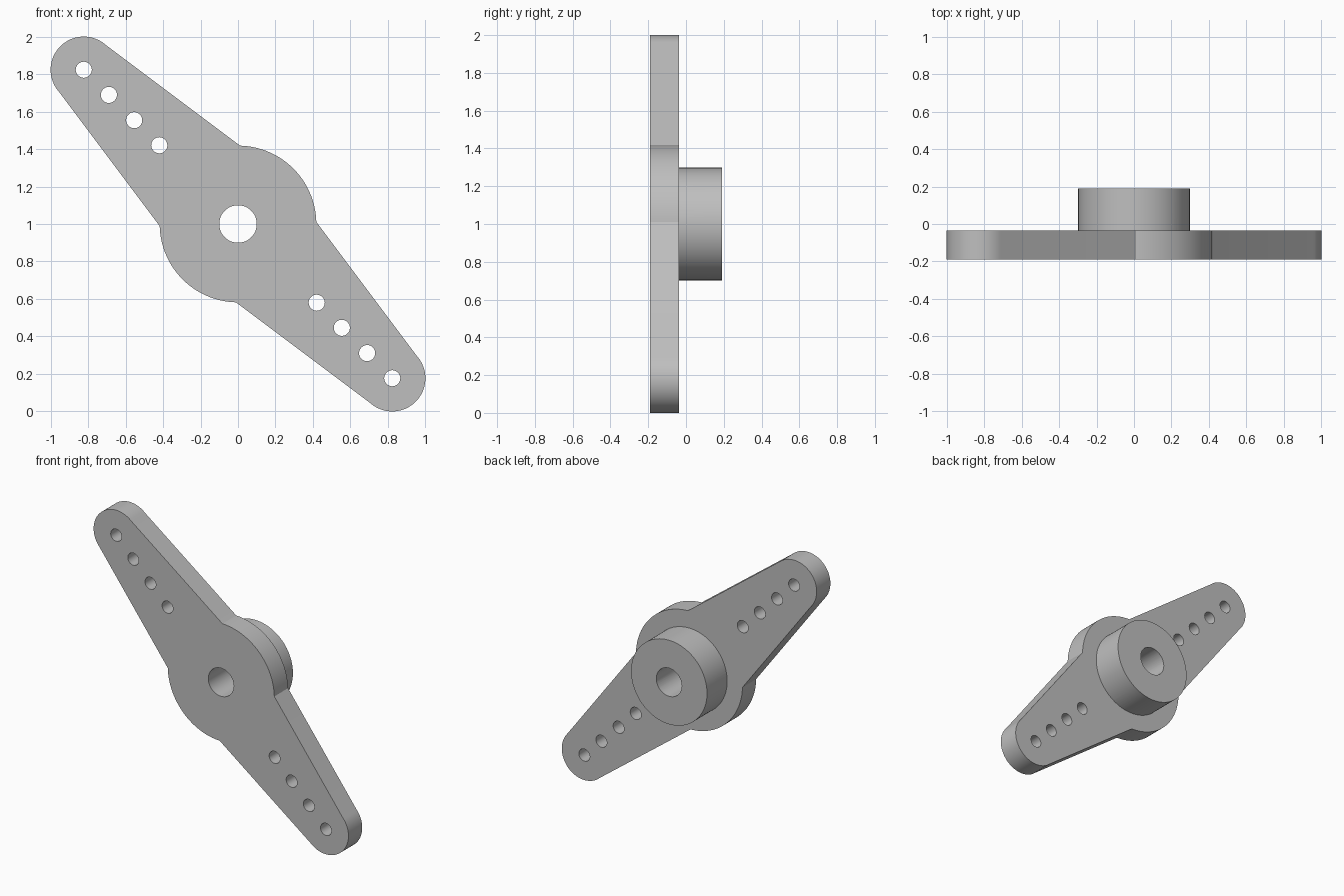
import bpy
from math import sin, cos, radians, pi
from mathutils import Matrix

if "Cube" in bpy.data.objects:
    bpy.data.objects.remove(bpy.data.objects["Cube"])

FRONT, SEAT, BACK = -0.19, -0.036, 0.19
CENTRE_Z = 1.0
DISC_R, TIP_R, TIP = 0.418, 0.177, 0.823
HUB_R, BORE_R, HOLE_R = 0.298, 0.1, 0.043
HOLES = [0.42, 0.554, 0.689, TIP]

grey = bpy.data.materials.new("grey plastic")
grey.use_nodes = True
colour = (0.52, 0.52, 0.52, 1)
grey.diffuse_color = colour
grey.node_tree.nodes["Principled BSDF"].inputs["Base Color"].default_value = colour


def arc(cx, cy, r, start, end, steps):
    angles = [radians(start + (end - start) * i / steps) for i in range(steps + 1)]
    return [(cx + r * cos(a), cy + r * sin(a)) for a in angles]


def circle(cx, cy, r, steps=48):
    return arc(cx, cy, r, 0, 360, steps)[:-1]


def slab(name, loops, y0, y1):
    """Extrude closed outlines (inner loops become holes) from y0 to y1."""
    curve = bpy.data.curves.new(name, 'CURVE')
    curve.dimensions = '2D'
    curve.fill_mode = 'BOTH'
    curve.extrude = (y1 - y0) / 2
    for loop in loops:
        spline = curve.splines.new('POLY')
        spline.points.add(len(loop) - 1)
        for point, (x, y) in zip(spline.points, loop):
            point.co = (x, y, 0, 1)
        spline.use_cyclic_u = True
    obj = bpy.data.objects.new(name, curve)
    bpy.context.collection.objects.link(obj)
    bpy.ops.object.select_all(action='DESELECT')
    obj.select_set(True)
    bpy.context.view_layer.objects.active = obj
    bpy.ops.object.convert(target='MESH')
    obj = bpy.context.view_layer.objects.active
    obj.data.transform(Matrix.Translation((0, (y0 + y1) / 2, CENTRE_Z))
                       @ Matrix.Rotation(pi / 2, 4, 'X'))
    bpy.ops.object.mode_set(mode='EDIT')
    bpy.ops.mesh.select_all(action='SELECT')
    bpy.ops.mesh.remove_doubles(threshold=0.0001)
    bpy.ops.mesh.normals_make_consistent(inside=False)
    bpy.ops.object.mode_set(mode='OBJECT')
    obj.data.materials.clear()
    obj.data.materials.append(grey)
    return obj


def combine(target, tool, operation):
    """Apply a boolean and discard the tool."""
    mod = target.modifiers.new(operation.lower(), 'BOOLEAN')
    mod.operation, mod.solver, mod.object = operation, 'EXACT', tool
    bpy.context.view_layer.objects.active = target
    bpy.ops.object.modifier_apply(modifier=mod.name)
    bpy.data.objects.remove(tool)


# Half outline: central disc quarter, then the rounded lower arm tip
half = arc(0, 0, DISC_R, 88.5, 1.5, 32) + arc(TIP, -TIP, TIP_R, 42, -132, 40)
outline = half + [(-x, -y) for x, y in half]
holes = [circle(s * d, -s * d, HOLE_R, 32) for s in (-1, 1) for d in HOLES]

# Double-armed plate with a raised hub behind it and one bore through both
horn = slab("double_arm_horn", [outline] + holes, FRONT, SEAT)
combine(horn, slab("hub", [circle(0, 0, HUB_R, 96)], SEAT - 0.05, BACK), 'UNION')
combine(horn, slab("bore_cutter", [circle(0, 0, BORE_R)], FRONT - 0.1, BACK + 0.1),
        'DIFFERENCE')

bpy.ops.object.select_all(action='DESELECT')
horn.select_set(True)
bpy.context.view_layer.objects.active = horn
bpy.ops.object.shade_smooth_by_angle(angle=radians(25))
